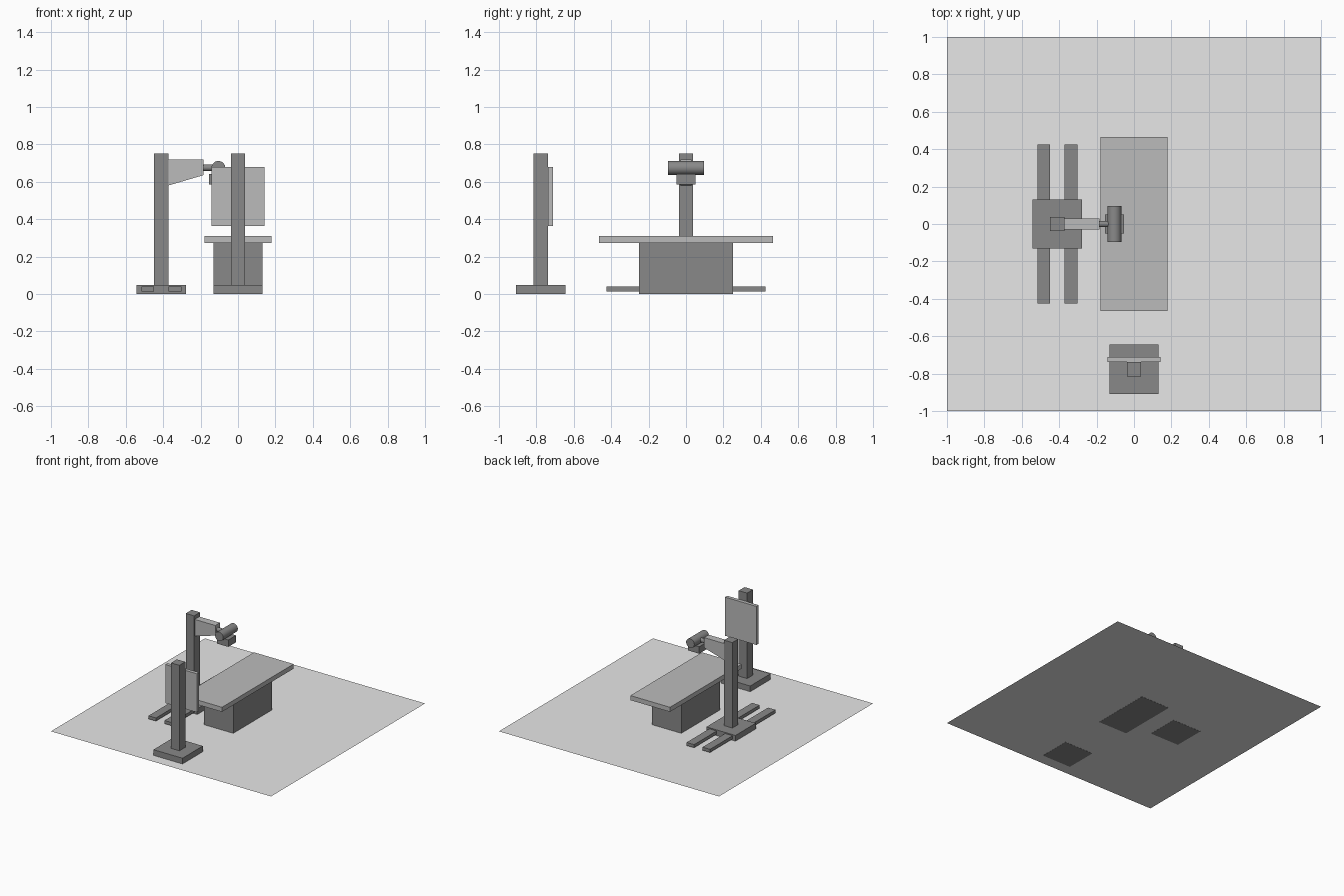
import bpy
import bmesh
import math
from mathutils import Matrix

cube = bpy.data.objects.get("Cube")
if cube:
    bpy.data.objects.remove(cube, do_unlink=True)


def material(name, value):
    mat = bpy.data.materials.new(name)
    mat.use_nodes = True
    color = (value, value, value, 1)
    mat.diffuse_color = color
    bsdf = next(n for n in mat.node_tree.nodes if n.type == 'BSDF_PRINCIPLED')
    bsdf.inputs["Base Color"].default_value = color
    return mat


FLOOR = material("pale_grey", 0.8)
LIGHT = material("mid_grey", 0.5)
DARK = material("dark_grey", 0.25)


def finish(name, bm, mat):
    mesh = bpy.data.meshes.new(name)
    bm.to_mesh(mesh)
    bm.free()
    mesh.materials.append(mat)
    obj = bpy.data.objects.new(name, mesh)
    bpy.context.collection.objects.link(obj)
    return obj


def box(name, x, y, z, mat):
    """Box from (min, max) pairs on each axis."""
    bm = bmesh.new()
    bmesh.ops.create_cube(bm, size=1)
    for v in bm.verts:
        v.co = [lo + (c + 0.5) * (hi - lo) for c, (lo, hi) in zip(v.co, (x, y, z))]
    return finish(name, bm, mat)


def cylinder(name, center, radius, length, axis, mat):
    bm = bmesh.new()
    turn = Matrix.Rotation(math.pi / 2, 4, axis)
    bmesh.ops.create_cone(bm, cap_ends=True, segments=32, radius1=radius,
                          radius2=radius, depth=length,
                          matrix=Matrix.Translation(center) @ turn)
    for f in bm.faces:
        f.smooth = len(f.verts) == 4
    for e in bm.edges:
        e.smooth = all(len(f.verts) == 4 for f in e.link_faces)
    return finish(name, bm, mat)


def stand(name, x, y):
    """Square foot with an upright column."""
    box(name + "_foot", (x - 0.132, x + 0.132), (y - 0.132, y + 0.132), (0, 0.048), DARK)
    box(name + "_column", (x - 0.038, x + 0.038), (y - 0.038, y + 0.038), (0.048, 0.75), DARK)


# Floor sheet
bm = bmesh.new()
bmesh.ops.create_grid(bm, x_segments=1, y_segments=1, size=1,
                      matrix=Matrix.Translation((0, 0, 0.001)))
finish("floor", bm, FLOOR)

# Table
box("table_base", (-0.132, 0.132), (-0.25, 0.25), (0, 0.272), DARK)
box("table_top", (-0.18, 0.18), (-0.465, 0.465), (0.272, 0.31), LIGHT)

# Wall stand with its flat panel
stand("panel_stand", 0, -0.777)
box("detector_panel", (-0.143, 0.143), (-0.739, -0.71), (0.363, 0.68), LIGHT)

# Tube stand on two floor rails
stand("tube_stand", -0.41, 0)
for side, x in (("outer", -0.482), ("inner", -0.337)):
    box(side + "_rail", (x - 0.034, x + 0.034), (-0.425, 0.425), (0.013, 0.039), DARK)

# Arm tapering along its underside
arm = box("tube_arm", (-0.372, -0.185), (-0.03, 0.03), (0.58, 0.718), LIGHT)
for v in arm.data.vertices:
    if v.co.x > -0.2 and v.co.z < 0.6:
        v.co.z = 0.635

# Tube head
cylinder("arm_pivot", (-0.155, 0, 0.675), 0.017, 0.07, 'Y', DARK)
cylinder("tube_head", (-0.105, 0, 0.674), 0.037, 0.19, 'X', DARK)
box("collimator", (-0.155, -0.053), (-0.05, 0.05), (0.585, 0.642), DARK)
